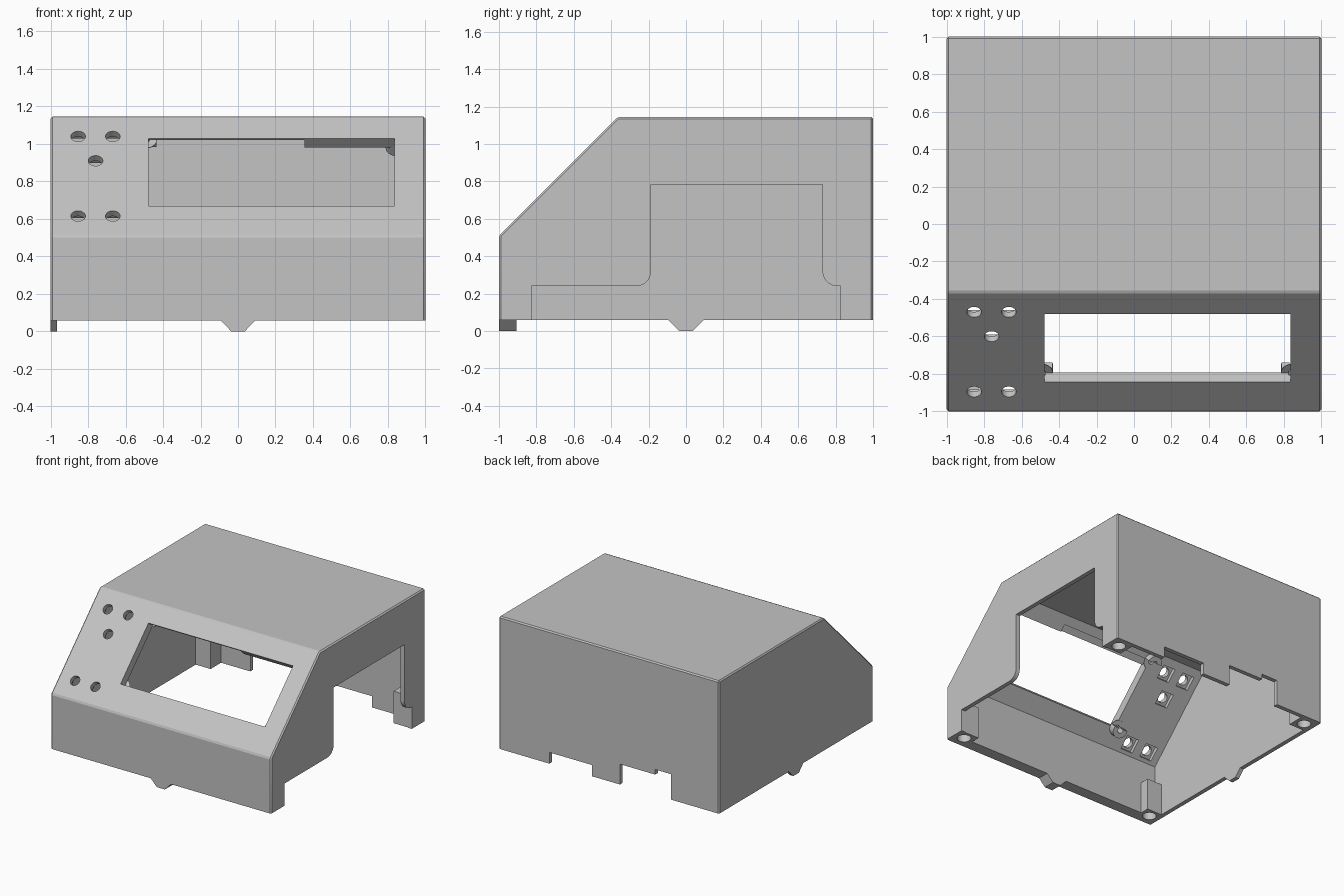
import bpy, bmesh, math
from mathutils import Matrix, Vector

cube = bpy.data.objects.get("Cube")
if cube:
    bpy.data.objects.remove(cube)

grey = bpy.data.materials.new("matte grey")
grey.use_nodes = True
COLOUR = (0.55, 0.55, 0.55, 1)
grey.diffuse_color = COLOUR
grey.node_tree.nodes["Principled BSDF"].inputs["Base Color"].default_value = COLOUR

BASE, ROOF, SIDE = 0.058, 1.145, 0.035


def finish(bm, name):
    bmesh.ops.recalc_face_normals(bm, faces=bm.faces)
    mesh = bpy.data.meshes.new(name)
    bm.to_mesh(mesh)
    bm.free()
    mesh.materials.append(grey)
    obj = bpy.data.objects.new(name, mesh)
    bpy.context.collection.objects.link(obj)
    return obj


def prism(name, outline, start, end, axis="x", bevel=0):
    """Extrude an outline along x (points are y, z) or along y (points are x, z)."""
    bm = bmesh.new()
    if axis == "x":
        verts = [bm.verts.new((start, a, b)) for a, b in outline]
        step = Vector((end - start, 0, 0))
    else:
        verts = [bm.verts.new((a, start, b)) for a, b in outline]
        step = Vector((0, end - start, 0))
    face = bm.faces.new(verts)
    top = bmesh.ops.extrude_face_region(bm, geom=[face])["geom"]
    bmesh.ops.translate(bm, vec=step, verts=[v for v in top if isinstance(v, bmesh.types.BMVert)])
    if bevel:
        edges = [e for e in bm.edges if max(v.co.z for v in e.verts) > BASE + 0.01]
        bmesh.ops.bevel(bm, geom=edges, offset=bevel, segments=1, affect="EDGES")
    return finish(bm, name)


def box(name, low, high, frame=Matrix()):
    low, high = Vector(low), Vector(high)
    bm = bmesh.new()
    place = Matrix.Translation((low + high) / 2) @ Matrix.Diagonal((*(high - low), 1))
    bmesh.ops.create_cube(bm, size=1, matrix=frame @ place)
    return finish(bm, name)


def cylinder(name, radius, low, high, frame):
    bm = bmesh.new()
    bmesh.ops.create_cone(bm, cap_ends=True, segments=32, radius1=radius, radius2=radius,
                          depth=high - low,
                          matrix=frame @ Matrix.Translation((0, 0, (low + high) / 2)))
    return finish(bm, name)


def panel(x, z):
    """Frame on the sloped panel: local y runs up the slope, local z points outward."""
    return Matrix.Translation((x, z - 1.51, z)) @ Matrix.Rotation(math.radians(45), 4, "X")


def combine(tool, operation):
    mod = case.modifiers.new("cut", "BOOLEAN")
    mod.operation, mod.solver, mod.object = operation, "EXACT", tool
    bpy.context.view_layer.objects.active = case
    bpy.ops.object.modifier_apply(modifier=mod.name)
    bpy.data.objects.remove(tool)


def cut(tool):
    combine(tool, "DIFFERENCE")


def add(tool):
    combine(tool, "UNION")


# Hollow shell with a sloped front panel and a thicker roof
case = prism("case_shell", [(-1, BASE), (-1, 0.51), (-0.365, ROOF), (1, ROOF), (1, BASE)],
             -1, 1, bevel=0.01)
cut(prism("cavity", [(-0.905, -0.2), (-0.905, 0.505), (-0.335, 1.075),
                     (1 - SIDE, 1.075), (1 - SIDE, -0.2)], -1 + SIDE, 1 - SIDE))


# Side opening with rounded shoulders
def shoulder(y, start, end):
    return [(y + 0.08 * math.cos(math.radians(start + (end - start) * i / 8)),
             0.32 + 0.08 * math.sin(math.radians(start + (end - start) * i / 8)))
            for i in range(9)]


cut(prism("side_opening", [(-0.826, -0.1), (-0.826, 0.24)] + shoulder(-0.267, 270, 360)
          + [(-0.187, 0.785), (0.73, 0.785)] + shoulder(0.81, 180, 270)
          + [(0.825, 0.24), (0.825, -0.1)], 0.9, 1.1))

# Display window, and the relief behind its top edge
length = 0.362 * math.sqrt(2)
cut(box("window", (-0.477, 0, -0.3), (0.835, length, 0.2), panel(0, 0.668)))
cut(box("window_relief", (-0.477, -0.02, -0.2), (0.355, 0.06, -0.015), panel(0, 1.03)))

# Button holes with square pockets behind
for x, z in [(-0.853, 1.04), (-0.668, 1.04), (-0.76, 0.91), (-0.853, 0.615), (-0.668, 0.615)]:
    cut(cylinder("button_hole", 0.039, -0.2, 0.1, panel(x, z)))
    cut(box("button_pocket", (-0.055, -0.055, -0.14), (0.055, 0.055, -0.04), panel(x, z)))

# Connector notches along the bottom of the back
for x0, x1, top in [(0.155, 0.54, 0.15), (-0.43, -0.10, 0.225), (-0.564, -0.42, 0.267)]:
    cut(box("back_notch", (x0, 0.9, -0.1), (x1, 1.1, top)))

# Corner screw posts
for sx in (-1, 1):
    for sy in (-1, 1):
        xs, ys = sorted((sx * 0.83, sx * 0.985)), sorted((sy * 0.83, sy * 0.985))
        add(box("screw_post", (xs[0], ys[0], BASE), (xs[1], ys[1], 0.32)))
        cut(cylinder("screw_hole", 0.052, -0.1, 0.25,
                     Matrix.Translation((sx * 0.91, sy * 0.905, 0))))

# Display standoffs at the window corners
for x, z in [(-0.495, 0.67), (0.847, 0.67), (-0.495, 1.07), (0.85, 1.07)]:
    add(cylinder("standoff", 0.062, -0.13, -0.068, panel(x, z)))
    cut(cylinder("standoff_hole", 0.022, -0.2, -0.05, panel(x, z)))

# Trim three standoffs flat to clear the display
cut(box("lower_trim", (-0.6, 0, -0.2), (0.93, 0.15, -0.072), panel(0, 0.68)))
cut(box("upper_trim", (-0.6, -0.15, -0.2), (-0.4, 0, -0.072), panel(0, 1.075)))

# Locating tabs under the front and the closed side
tab = [(-0.093, BASE), (-0.036, 0), (0.036, 0), (0.093, BASE)]
prism("front_tab", tab, -1, -0.905, "y")
prism("side_tab", tab, -1, -1 + SIDE, "x")

# Round surfaces smooth, corners crisp
bpy.ops.object.select_all(action="DESELECT")
case.select_set(True)
bpy.context.view_layer.objects.active = case
bpy.ops.object.shade_smooth_by_angle(angle=math.radians(20))
